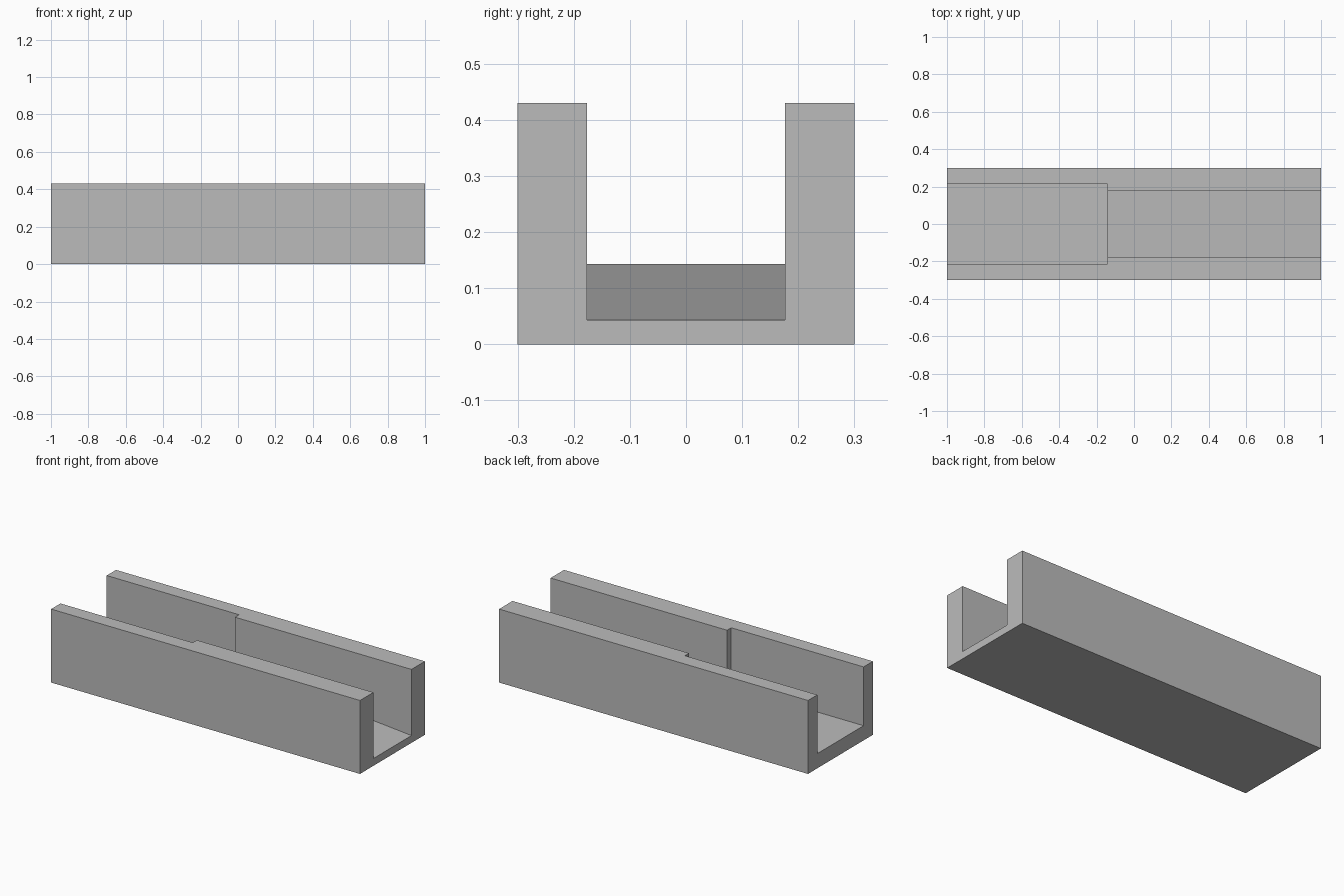
import bpy, bmesh

cube = bpy.data.objects.get("Cube")
if cube:
    bpy.data.objects.remove(cube, do_unlink=True)

LENGTH, WIDTH, HEIGHT = 2.0, 0.6, 0.43
STEP_X = -0.143          # where the wide channel meets the narrow one


def prism(name, profile, half_width):
    """Extrude a side profile of (x, z) points across y."""
    bm = bmesh.new()
    face = bm.faces.new([bm.verts.new((x, -half_width, z)) for x, z in profile])
    ext = bmesh.ops.extrude_face_region(bm, geom=[face])
    moved = [g for g in ext["geom"] if isinstance(g, bmesh.types.BMVert)]
    bmesh.ops.translate(bm, verts=moved, vec=(0, 2 * half_width, 0))
    bmesh.ops.recalc_face_normals(bm, faces=bm.faces)
    mesh = bpy.data.meshes.new(name)
    bm.to_mesh(mesh)
    bm.free()
    obj = bpy.data.objects.new(name, mesh)
    bpy.context.collection.objects.link(obj)
    return obj


def cut(target, cutter):
    """Subtract the cutter from the target, then discard it."""
    cutter.hide_render = True
    mod = target.modifiers.new("cut", "BOOLEAN")
    mod.operation, mod.solver, mod.object = "DIFFERENCE", "EXACT", cutter
    bpy.context.view_layer.objects.active = target
    bpy.ops.object.modifier_apply(modifier=mod.name)
    bpy.data.objects.remove(cutter, do_unlink=True)


# Solid block
end = LENGTH / 2
body = prism("channel_body", [(-end, 0), (end, 0), (end, HEIGHT), (-end, HEIGHT)], WIDTH / 2)

# Wide channel with a level floor
top, over = HEIGHT + 0.1, 0.1
cut(body, prism("wide_cutter", [(-end - over, 0.086), (STEP_X, 0.086),
                                (STEP_X, top), (-end - over, top)], 0.214))

# Narrow channel whose floor slopes down to the open end
slope = (0.143 - 0.043) / (end - STEP_X)
floor = lambda x: 0.043 + slope * (end - x)
x0, x1 = STEP_X - over, end + over
cut(body, prism("ramp_cutter", [(x0, floor(x0)), (x1, floor(x1)), (x1, top), (x0, top)], 0.176))

# Plain grey finish
grey = bpy.data.materials.new("plain_grey")
grey.use_nodes = True
colour = (0.5, 0.5, 0.5, 1)
grey.diffuse_color = colour
grey.node_tree.nodes["Principled BSDF"].inputs["Base Color"].default_value = colour
body.data.materials.clear()
body.data.materials.append(grey)
